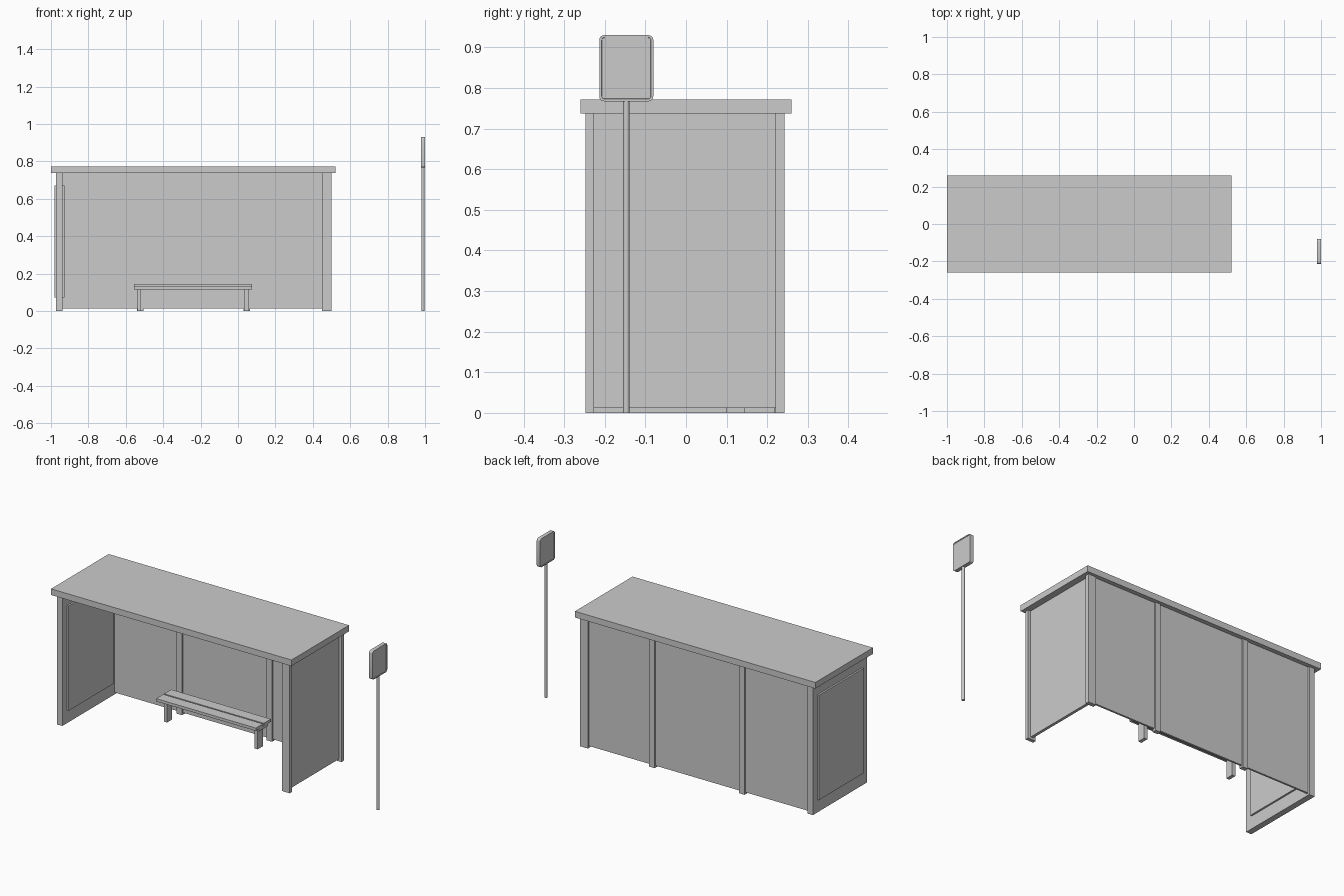
import bpy, bmesh, math
from mathutils import Matrix, Vector

if "Cube" in bpy.data.objects:
    bpy.data.objects.remove(bpy.data.objects["Cube"])


def finish(name, bm):
    bmesh.ops.recalc_face_normals(bm, faces=bm.faces)
    mesh = bpy.data.meshes.new(name)
    bm.to_mesh(mesh)
    bm.free()
    ob = bpy.data.objects.new(name, mesh)
    bpy.context.collection.objects.link(ob)
    return ob


def box(name, x, y, z):
    """Box from (min, max) pairs along each axis."""
    bm = bmesh.new()
    size = [b - a for a, b in (x, y, z)]
    mid = Vector([(a + b) / 2 for a, b in (x, y, z)])
    bmesh.ops.create_cube(bm, size=1, matrix=Matrix.Translation(mid) @ Matrix.Diagonal((*size, 1)))
    return finish(name, bm)


WALL_TOP = 0.737
FOOT = 0.012

# Roof slab
box("roof", (-1.0, 0.52), (-0.26, 0.26), (WALL_TOP, 0.772))

# Left wall with a display case showing on both faces
box("left_wall", (-0.972, -0.938), (-0.247, 0.243), (0, WALL_TOP))
box("display_case", (-0.982, -0.928), (-0.203, 0.203), (0.073, 0.672))

# Right wall: two posts and a recessed panel
box("right_front_post", (0.45, 0.5), (-0.247, -0.227), (0, WALL_TOP))
box("right_back_post", (0.45, 0.5), (0.22, 0.243), (0, WALL_TOP))
box("right_panel", (0.467, 0.483), (-0.23, 0.223), (FOOT, WALL_TOP))

# Back wall: three panels between slim mullions
mullions = (-0.523, 0.046)
half = 0.017
edges = [-0.94, *mullions, 0.452]
for i, (a, b) in enumerate(zip(edges, edges[1:])):
    box(f"back_panel_{i + 1}", (a, b), (0.224, 0.235), (FOOT, WALL_TOP))
for i, x in enumerate(mullions):
    box(f"back_mullion_{i + 1}", (x - half, x + half), (0.217, 0.242), (0, WALL_TOP))

# Bench: two slats, a beam below and a leg at each end
bench_x, bench_y = (-0.555, 0.075), 0.122
for name, a, b in (("front", -0.068, -0.004), ("back", 0.004, 0.068)):
    box(f"bench_{name}_slat", bench_x, (bench_y + a, bench_y + b), (0.128, 0.144))
box("bench_beam", bench_x, (bench_y - 0.04, bench_y + 0.04), (0.114, 0.128))
for side, x in (("left", -0.528), ("right", 0.045)):
    box(f"bench_{side}_leg", (x - 0.01, x + 0.01), (bench_y - 0.023, bench_y + 0.023), (0, 0.116))

# Stop sign pole
sign_x, sign_y = 0.989, -0.147
bm = bmesh.new()
bmesh.ops.create_cone(bm, cap_ends=True, segments=12, radius1=0.008, radius2=0.008, depth=0.768,
                      matrix=Matrix.Translation((sign_x, sign_y, 0.384)))
pole = finish("sign_pole", bm)

# Sign plate: rounded square with a shallow inset on both faces
bm = bmesh.new()
r, hw, z0, z1 = 0.012, 0.0665, 0.767, 0.93
outline = []
for k, (cy, cz) in enumerate(((hw - r, z1 - r), (r - hw, z1 - r), (r - hw, z0 + r), (hw - r, z0 + r))):
    for j in range(5):
        t = math.pi / 2 * (k + j / 4)
        outline.append((sign_y + cy + r * math.cos(t), cz + r * math.sin(t)))
front = bm.faces.new([bm.verts.new((0.978, y, z)) for y, z in outline])
moved = bmesh.ops.extrude_face_region(bm, geom=[front], use_keep_orig=True)["geom"]
bmesh.ops.translate(bm, vec=(0.022, 0, 0), verts=[v for v in moved if isinstance(v, bmesh.types.BMVert)])
bmesh.ops.recalc_face_normals(bm, faces=bm.faces)
caps = [f for f in bm.faces if len(f.verts) > 4]
bmesh.ops.inset_individual(bm, faces=caps, thickness=0.006, depth=0)
bmesh.ops.inset_individual(bm, faces=caps, thickness=0.0005, depth=-0.002)
plate = finish("sign_plate", bm)

# Smooth the round pole and plate corners
for ob in (pole, plate):
    bpy.ops.object.select_all(action='DESELECT')
    ob.select_set(True)
    bpy.context.view_layer.objects.active = ob
    bpy.ops.object.shade_smooth_by_angle(angle=math.radians(35))
